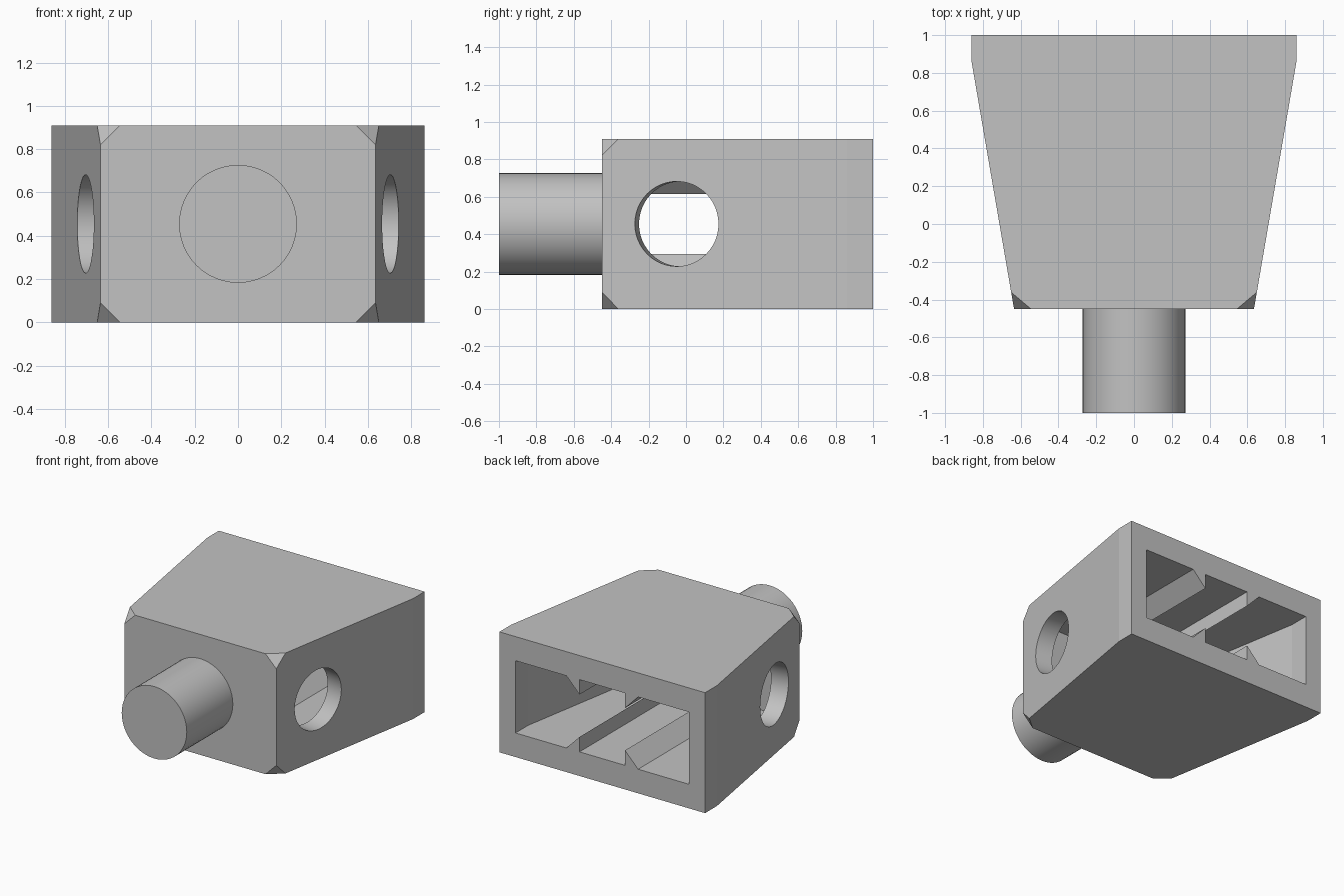
import bpy, bmesh, math
from mathutils import Matrix, Vector

old = bpy.data.objects.get("Cube")
if old:
    bpy.data.objects.remove(old, do_unlink=True)

grey = bpy.data.materials.new("light_grey")
grey.use_nodes = True
colour = (0.54, 0.54, 0.54, 1)
grey.diffuse_color = colour
grey.node_tree.nodes["Principled BSDF"].inputs["Base Color"].default_value = colour

HEIGHT, MID = 0.91, 0.455
FRONT, KINK = -0.45, 0.86
TAPER = math.atan2(0.225, KINK - FRONT)


def finish(name, bm):
    bmesh.ops.recalc_face_normals(bm, faces=bm.faces)
    mesh = bpy.data.meshes.new(name)
    bm.to_mesh(mesh)
    bm.free()
    mesh.materials.append(grey)
    ob = bpy.data.objects.new(name, mesh)
    bpy.context.collection.objects.link(ob)
    return ob


def prism(points, offset):
    """Extrude a flat polygon of 3D points along an offset."""
    bm = bmesh.new()
    face = bm.faces.new([bm.verts.new(p) for p in points])
    ext = bmesh.ops.extrude_face_region(bm, geom=[face])
    bmesh.ops.translate(bm, vec=offset,
                        verts=[v for v in ext["geom"] if isinstance(v, bmesh.types.BMVert)])
    return bm


def plan(half, z):
    """Mirror a right-hand plan outline into a full polygon."""
    return [(x, y, z) for x, y in half] + [(-x, y, z) for x, y in reversed(half)]


def cylinder(radius, depth, matrix):
    bm = bmesh.new()
    bmesh.ops.create_cone(bm, cap_ends=True, segments=48, radius1=radius,
                          radius2=radius, depth=depth, matrix=matrix)
    return bm


def smooth(ob, degrees):
    bpy.ops.object.select_all(action="DESELECT")
    ob.select_set(True)
    bpy.context.view_layer.objects.active = ob
    bpy.ops.object.shade_smooth_by_angle(angle=math.radians(degrees))


# Tapered housing with its four front corners clipped
bm = prism(plan([(0.635, FRONT), (0.86, KINK), (0.86, 1)], 0), (0, 0, HEIGHT))
corners = [v for v in bm.verts if v.co.y < FRONT + 0.01]
bmesh.ops.bevel(bm, geom=corners, offset=0.09, segments=1, affect="VERTICES")
housing = finish("housing", bm)

# Cavity open at the back, following the outer walls
cutters = [finish("cavity_cutter", prism(
    plan([(0.532, -0.27), (0.725, 0.85), (0.725, 1.1)], 0.182), (0, 0, 0.546)))]

# Round holes square to the sloping side walls
for side in (-1, 1):
    normal = Vector((side * math.cos(TAPER), -math.sin(TAPER), 0))
    turn = normal.to_track_quat("Z", "Y").to_matrix().to_4x4()
    place = Matrix.Translation((side * 0.704, -0.05, MID))
    cutters.append(finish("hole_cutter", cylinder(0.227, 0.5, place @ turn)))

bpy.context.view_layer.objects.active = housing
for cutter in cutters:
    mod = housing.modifiers.new("cut", "BOOLEAN")
    mod.operation, mod.solver, mod.object = "DIFFERENCE", "EXACT", cutter
    bpy.ops.object.modifier_apply(modifier=mod.name)
    bpy.data.objects.remove(cutter, do_unlink=True)
smooth(housing, 9)

# Triangular guide ribs on the cavity floor and ceiling
for side, side_name in ((1, "left"), (-1, "right")):
    for up, level in ((-1, "lower"), (1, "upper")):
        wall, ridge = MID + up * 0.273, MID + up * 0.16
        triangle = [(side * x, -0.28, z)
                    for x, z in ((0.30, wall), (0.19, wall), (0.19, ridge))]
        finish(f"{level}_{side_name}_rib", prism(triangle, (0, 1.28, 0)))

# Round peg on the front
peg = finish("peg", cylinder(0.272, 0.56, Matrix.Translation((0, -0.72, MID))
                             @ Matrix.Rotation(math.pi / 2, 4, "X")))
smooth(peg, 30)
